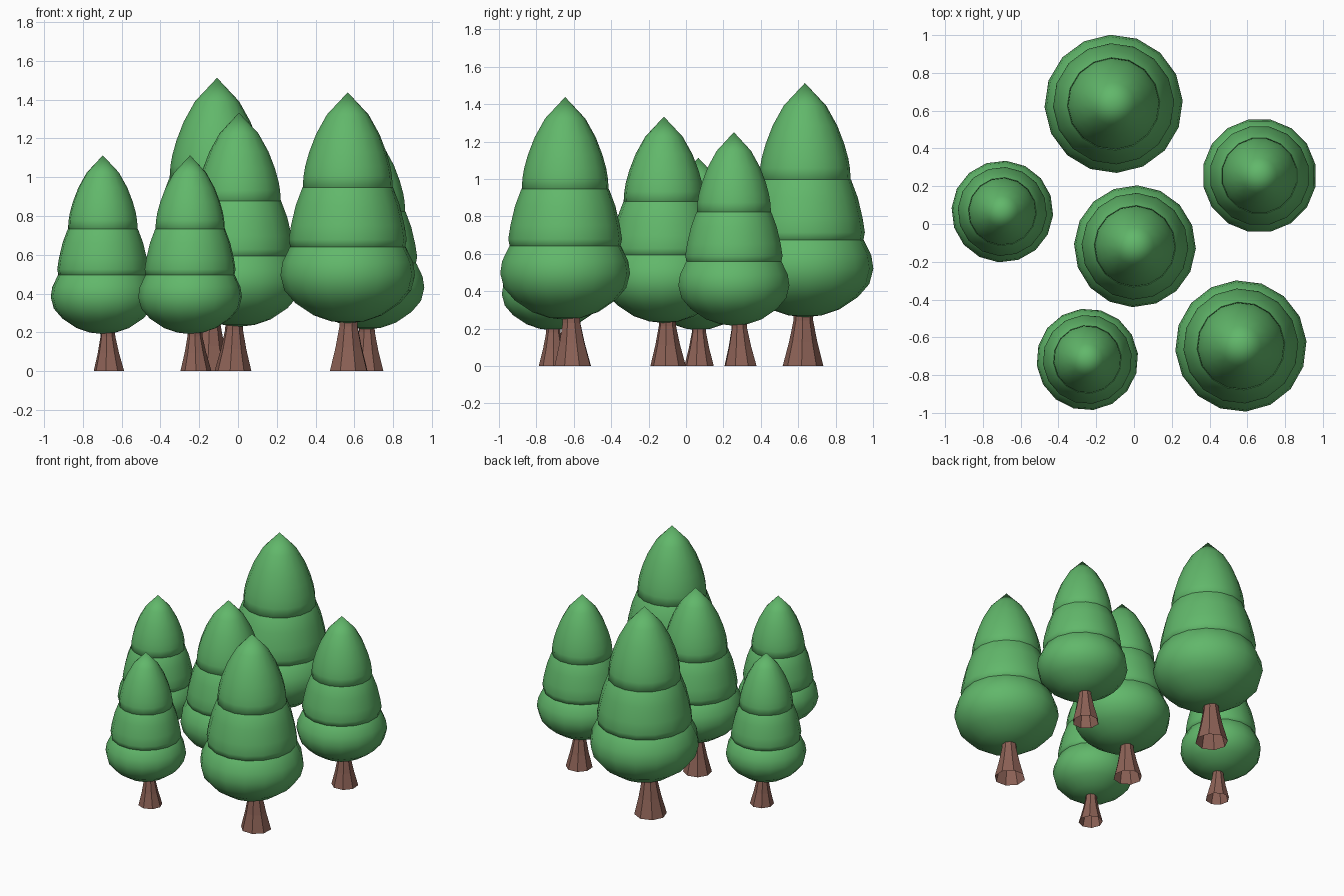
import bpy, bmesh, math

if "Cube" in bpy.data.objects:
    bpy.data.objects.remove(bpy.data.objects["Cube"])


def material(name, rgb):
    m = bpy.data.materials.new(name)
    m.diffuse_color = (*rgb, 1)
    m.use_nodes = True
    m.node_tree.nodes["Principled BSDF"].inputs["Base Color"].default_value = m.diffuse_color
    return m


GREEN = material("leaf green", (0.12, 0.475, 0.145))
BROWN = material("bark brown", (0.262, 0.120, 0.092))

# Profiles (radius, height) for a tree of height 1
BOTTOM = [(0, .172), (.06, .179), (.122, .2), (.188, .244), (.228, .29), (.242, .344),
          (.235, .39), (.209, .444), (.16, .49), (0, .51)]
MIDDLE = [(0, .43), (.19, .435), (.207, .446), (.212, .472), (.204, .523), (.187, .595),
          (.164, .656), (.13, .70), (0, .72)]
TOP = [(0, .64), (.145, .646), (.162, .658), (.159, .70), (.153, .735), (.139, .785),
       (.114, .85), (.075, .92), (0, 1)]
TRUNK = [(.072, 0), (.050, .085), (.035, .16), (.033, .21)]


def lathe(name, profile, sides, phase, size, pos, mat, smooth, lean=(0, 0)):
    """Turn a profile about z; lean shifts the rings sideways with height."""
    bm = bmesh.new()
    rings = []
    for r, z in profile:
        cx, cy = lean[0] * z, lean[1] * z
        n = sides if r else 1
        rings.append([bm.verts.new(((cx + r * math.cos(phase + math.tau * i / sides)) * size,
                                    (cy + r * math.sin(phase + math.tau * i / sides)) * size,
                                    z * size)) for i in range(n)])
    for a, b in zip(rings, rings[1:]):
        for i in range(sides):
            j = (i + 1) % sides
            quad = [a[i % len(a)], a[j % len(a)], b[j % len(b)], b[i % len(b)]]
            bm.faces.new(list(dict.fromkeys(quad)))
    for f in bm.faces:
        f.smooth = smooth
    me = bpy.data.meshes.new(name)
    bm.to_mesh(me)
    bm.free()
    me.materials.append(mat)
    ob = bpy.data.objects.new(name, me)
    ob.location = (*pos, 0)
    bpy.context.collection.objects.link(ob)


# Each tree: centre x, y, height, turn in degrees
TREES = [(-.108, .636, 1.513, 194), (-.697, .066, 1.113, 7), (.005, -.118, 1.333, 144),
         (.664, .256, 1.25, 90), (.566, -.646, 1.438, 83), (-.247, -.717, 1.113, 18)]

for x, y, h, deg in TREES:
    t = math.radians(deg)
    c, s = math.cos(t), math.sin(t)
    # three stacked foliage tiers
    for name, prof in (("lower_foliage", BOTTOM), ("middle_foliage", MIDDLE), ("top_foliage", TOP)):
        lathe(name, prof, 16, t + math.radians(11.25), h, (x, y), GREEN, True)
    # flared trunk, set slightly off the foliage axis and open below
    off = .0285 * h
    lathe("trunk", TRUNK, 8, t + math.radians(27), h, (x + off * c, y + off * s), BROWN, False,
          (-.03 * c, -.03 * s))
